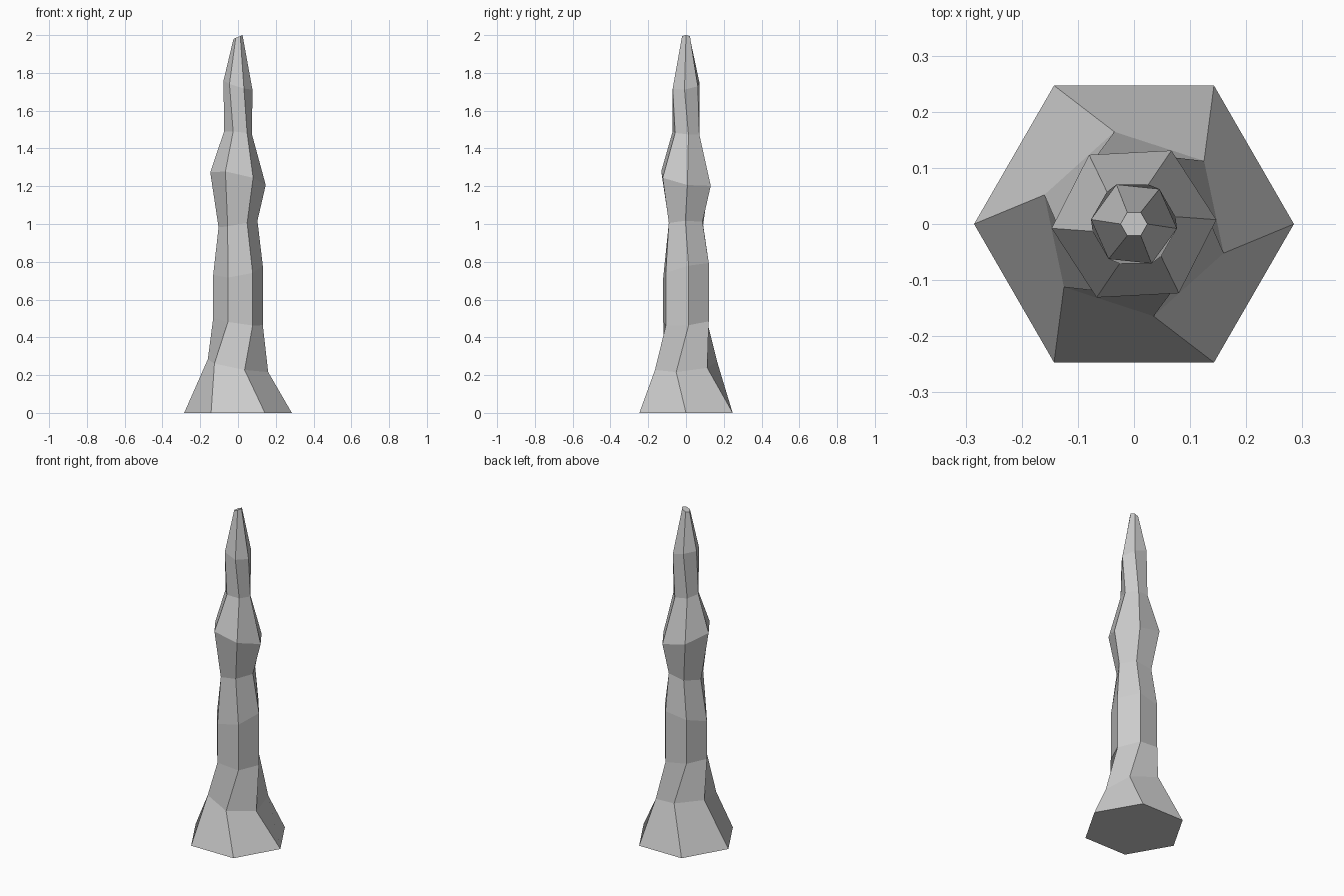
import bpy, bmesh
from math import cos, sin, radians

if "Cube" in bpy.data.objects:
    bpy.data.objects.remove(bpy.data.objects["Cube"])

# Rings of the rock spire: height, radius, twist in degrees, tilt along x, tilt along y
RINGS = [
    (0.00, 0.285, 0, 0.00, 0.00),
    (0.25, 0.168, -18, -0.18, 0.10),
    (0.483, 0.132, 6, -0.15, 0.08),
    (0.755, 0.132, 6, 0.16, 0.25),
    (1.00, 0.103, -2, 0.17, 0.03),
    (1.24, 0.147, 3, -0.22, -0.18),
    (1.482, 0.075, 10, -0.09, -0.08),
    (1.735, 0.077, -6, -0.30, 0.12),
    (1.99, 0.024, 0, 0.42, 0.00),
]
SIDES = 6

bm = bmesh.new()
loops = []
for z, r, twist, tx, ty in RINGS:
    loop = []
    for i in range(SIDES):
        a = radians(twist + 360 * i / SIDES)
        x, y = r * cos(a), r * sin(a)
        loop.append(bm.verts.new((x, y, z + tx * x + ty * y)))
    loops.append(loop)

# Side facets between neighbouring rings
for low, high in zip(loops, loops[1:]):
    for i in range(SIDES):
        j = (i + 1) % SIDES
        bm.faces.new((low[i], low[j], high[j], high[i]))

# Base and tip caps
bm.faces.new(loops[0][::-1])
bm.faces.new(loops[-1])
bmesh.ops.recalc_face_normals(bm, faces=bm.faces[:])

mesh = bpy.data.meshes.new("rock_spire")
bm.to_mesh(mesh)
bm.free()
spire = bpy.data.objects.new("rock_spire", mesh)
bpy.context.collection.objects.link(spire)
